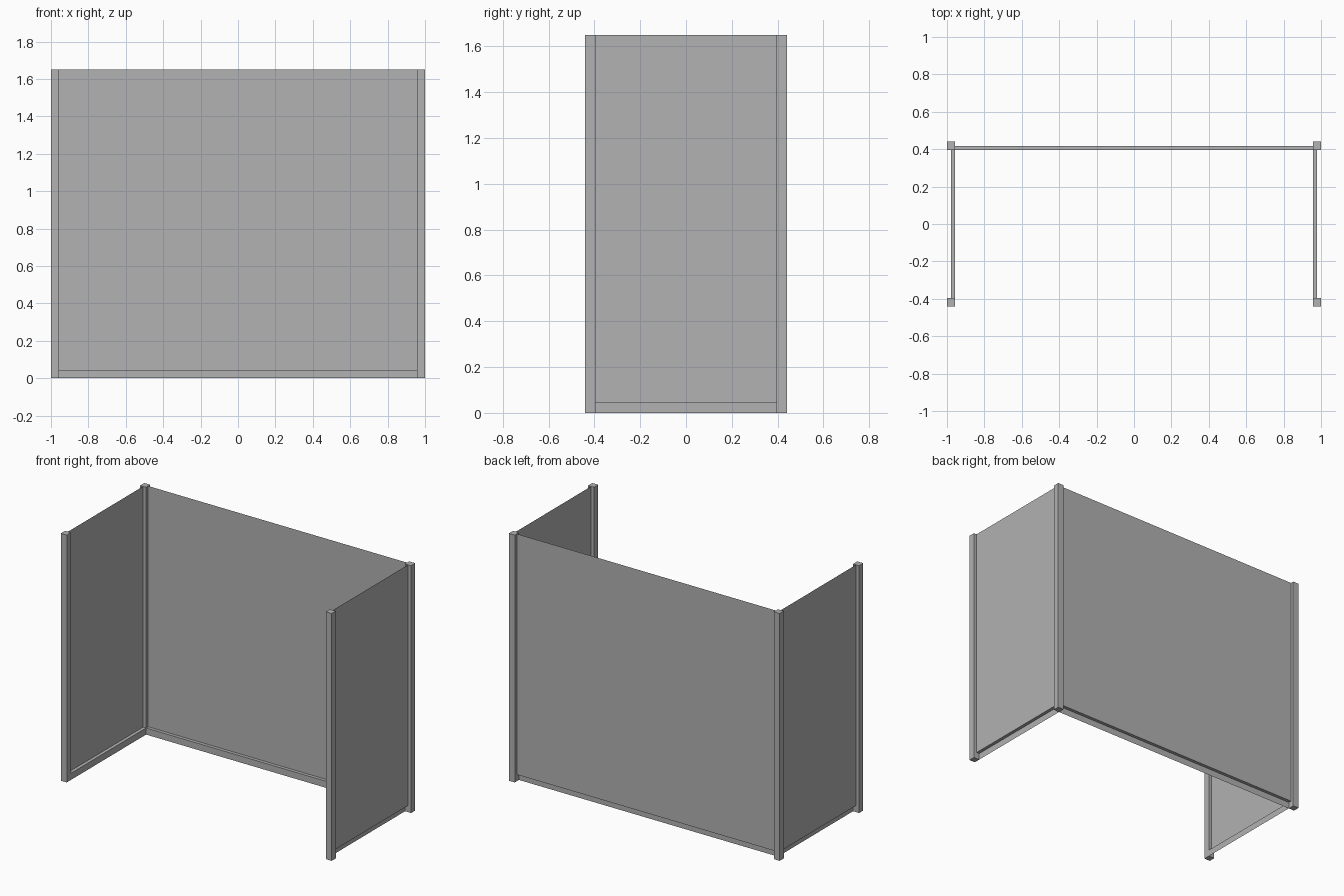
import bpy
import bmesh
from mathutils import Vector

cube = bpy.data.objects.get("Cube")
if cube:
    bpy.data.objects.remove(cube, do_unlink=True)

HALF_X, HALF_Y, HEIGHT = 1.0, 0.44, 1.65
POST = 0.044            # post width, also the height of the bottom rail
IN_X, IN_Y = HALF_X - POST, HALF_Y - POST
RECESS = POST / 2       # panels sit on the centre line of the posts

grey = bpy.data.materials.new("mid grey")
grey.use_nodes = True
grey.diffuse_color = (0.445, 0.445, 0.445, 1)
grey.node_tree.nodes["Principled BSDF"].inputs["Base Color"].default_value = grey.diffuse_color


def add_object(name, bm):
    mesh = bpy.data.meshes.new(name)
    bm.to_mesh(mesh)
    bm.free()
    mesh.materials.append(grey)
    obj = bpy.data.objects.new(name, mesh)
    bpy.context.collection.objects.link(obj)
    return obj


def post(name, x, y):
    bm = bmesh.new()
    bmesh.ops.create_cube(bm, size=1)
    bmesh.ops.scale(bm, vec=(POST, POST, HEIGHT), verts=bm.verts)
    bmesh.ops.translate(bm, vec=(x, y, HEIGHT / 2), verts=bm.verts)
    add_object(name, bm)


def folded_panel(name, start, end, outward):
    """Thin sheet: inner bottom rail, a flat ledge, then the recessed panel."""
    profile = [(0, 0), (0, POST), (RECESS, POST), (RECESS, HEIGHT)]
    bm = bmesh.new()
    rows = []
    for out, z in profile:
        shift = Vector(outward) * out + Vector((0, 0, z))
        rows.append([bm.verts.new(Vector(p) + shift) for p in (start, end)])
    for low, high in zip(rows, rows[1:]):
        bm.faces.new((low[0], low[1], high[1], high[0]))
    add_object(name, bm)


# Corner posts
for side, sx in (("left", 1), ("right", -1)):
    for end, sy in (("front", -1), ("back", 1)):
        post(f"{end}_{side}_post", sx * (HALF_X - POST / 2), sy * (HALF_Y - POST / 2))

# Panels with their bottom rails, wound so normals face outward
folded_panel("back_panel", (IN_X, IN_Y, 0), (-IN_X, IN_Y, 0), (0, 1, 0))
folded_panel("left_panel", (IN_X, -IN_Y, 0), (IN_X, IN_Y, 0), (1, 0, 0))
folded_panel("right_panel", (-IN_X, IN_Y, 0), (-IN_X, -IN_Y, 0), (-1, 0, 0))
